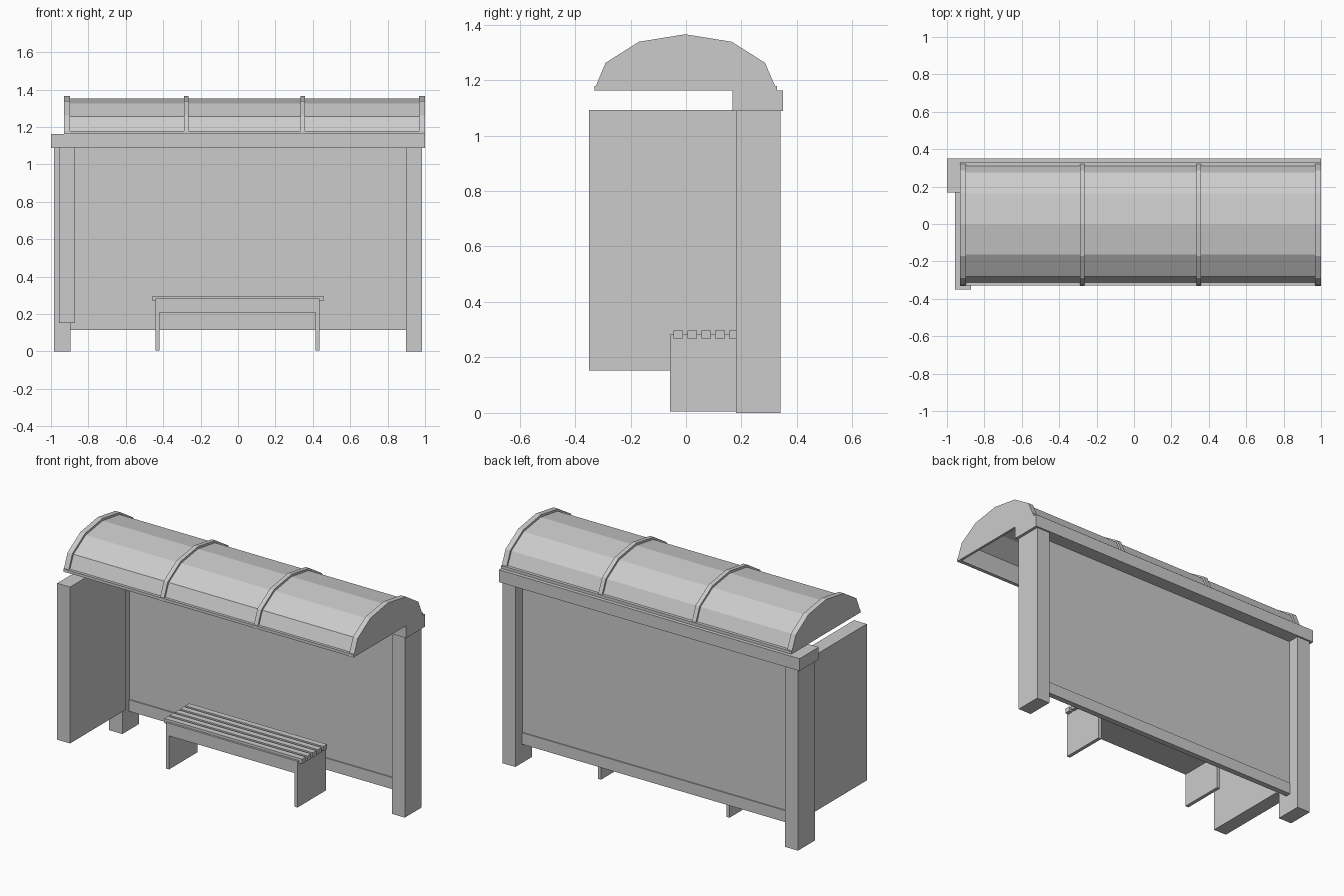
import bpy

if "Cube" in bpy.data.objects:
    bpy.data.objects.remove(bpy.data.objects["Cube"])


def mesh_object(name, verts, faces):
    mesh = bpy.data.meshes.new(name)
    mesh.from_pydata(verts, [], faces)
    obj = bpy.data.objects.new(name, mesh)
    bpy.context.collection.objects.link(obj)
    return obj


def prism(name, profile, x0, x1):
    """Extrude a closed (y, z) outline along x."""
    n = len(profile)
    verts = [(x, y, z) for x in (x0, x1) for y, z in profile]
    faces = [tuple(range(n)), tuple(range(2 * n - 1, n - 1, -1))]
    faces += [(i, i + n, (i + 1) % n + n, (i + 1) % n) for i in range(n)]
    return mesh_object(name, verts, faces)


def box(name, x, y, z):
    return prism(name, [(y[0], z[0]), (y[0], z[1]), (y[1], z[1]), (y[1], z[0])], *x)


ROOF_BASE = 1.162
ARCH = [(-0.332, 1.162), (-0.29, 1.262), (-0.17, 1.338), (-0.003, 1.365),
        (0.165, 1.338), (0.285, 1.262), (0.328, 1.162)]


def arch(s):
    return [(y * s, ROOF_BASE + (z - ROOF_BASE) * (s - (1 - s) * 0.9)) for y, z in ARCH]


def arch_strip(name, outer, inner, x0, x1):
    """Curved band between two scaled copies of the roof arch."""
    a, b = arch(outer), arch(inner)
    n = len(a)
    verts = [(x, y, z) for x in (x0, x1) for y, z in a + b]
    m = 2 * n
    faces = []
    for i in range(n - 1):
        o, p, q, r = i, i + 1, n + i + 1, n + i
        faces += [(o, p, q, r), (r + m, q + m, p + m, o + m),
                  (o, o + m, p + m, p), (r, q, q + m, r + m)]
    faces += [(0, n, n + m, m), (n - 1, n - 1 + m, 2 * n - 1 + m, 2 * n - 1)]
    return mesh_object(name, verts, faces)


# Rear frame: posts, top beam, recessed wall and bottom rail
box("left_post", (-0.983, -0.895), (0.18, 0.34), (0, 1.09))
box("right_post", (0.897, 0.983), (0.18, 0.34), (0, 1.09))
box("top_beam", (-1.0, 1.0), (0.168, 0.35), (1.088, 1.162))
box("back_wall", (-0.897, 0.899), (0.25, 0.27), (0.15, 1.09))
box("bottom_rail", (-0.897, 0.899), (0.243, 0.277), (0.113, 0.182))

# Side wall on the left only
box("side_wall", (-0.957, -0.872), (-0.35, 0.182), (0.152, 1.092))

# Vaulted roof: thin panels, closed ends, raised ribs, eave strips
arch_strip("roof_panels", 0.965, 0.94, -0.92, 0.99)
prism("roof_end_left", ARCH, -0.93, -0.915)
prism("roof_end_right", ARCH, 0.985, 1.0)
for i, (x0, x1) in enumerate([(-0.93, -0.898), (-0.29, -0.264),
                              (0.333, 0.359), (0.968, 1.0)]):
    arch_strip(f"roof_rib_{i + 1}", 1.0, 0.93, x0, x1)
box("front_eave", (-0.93, 1.0), (-0.33, -0.308), (1.162, 1.179))
box("back_eave", (-0.93, 1.0), (0.306, 0.328), (1.162, 1.179))

# Bench: legs, seat block and slats
for side, x in (("left", (-0.44, -0.419)), ("right", (0.415, 0.436))):
    box(f"bench_leg_{side}", x, (-0.057, 0.215), (0.005, 0.282))
box("bench_seat", (-0.43, 0.426), (-0.057, 0.215), (0.207, 0.282))
for i in range(5):
    y = -0.045 + i * 0.05
    box(f"bench_slat_{i + 1}", (-0.458, 0.458), (y, y + 0.035), (0.268, 0.297))
